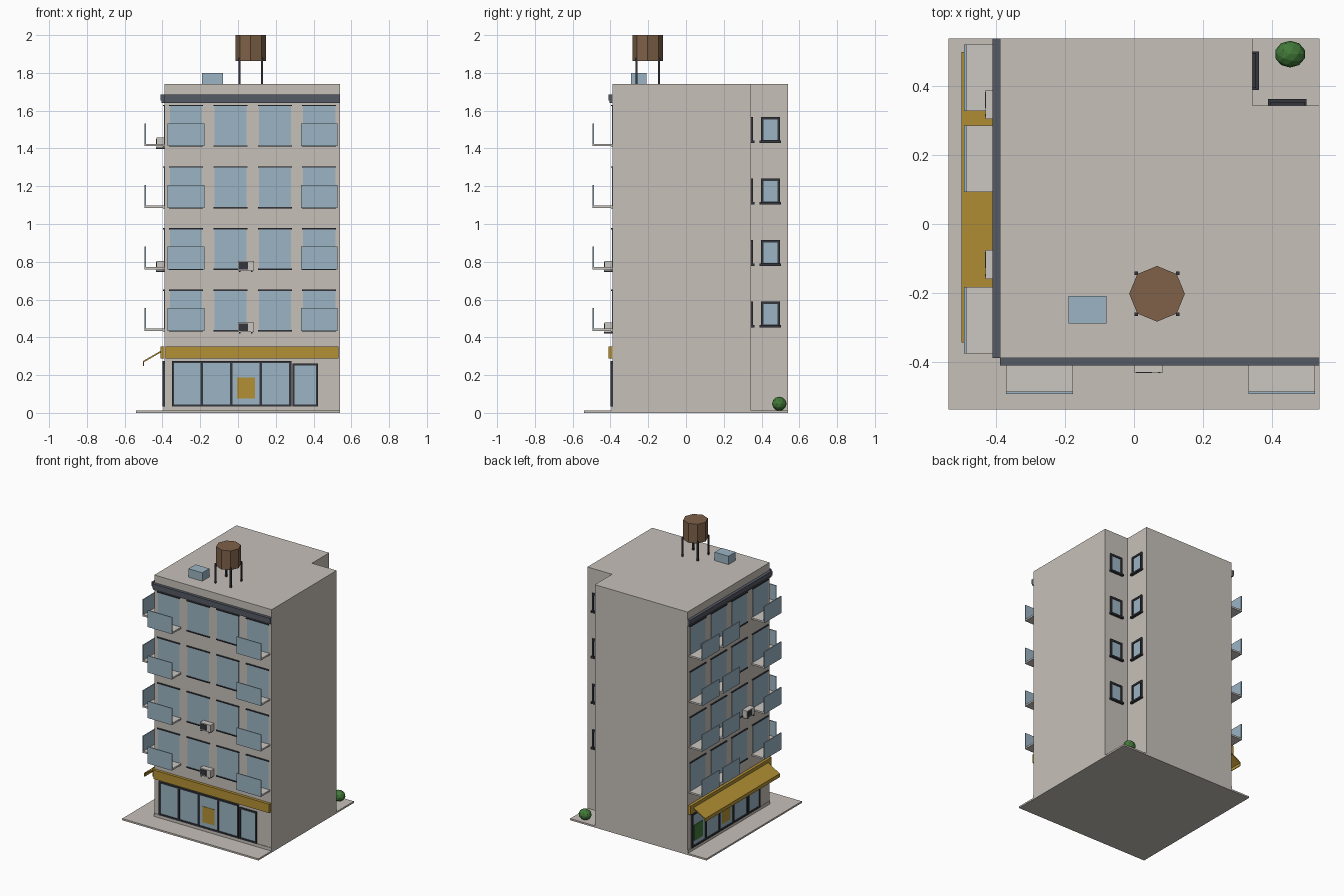
import bpy, bmesh, math
from mathutils import Matrix, Vector

if "Cube" in bpy.data.objects:
    bpy.data.objects.remove(bpy.data.objects["Cube"], do_unlink=True)


def material(name, *rgb):
    m = bpy.data.materials.new(name)
    m.use_nodes = True
    m.diffuse_color = (*rgb, 1)
    m.node_tree.nodes["Principled BSDF"].inputs["Base Color"].default_value = (*rgb, 1)
    return m


WALL = material("warm plaster", 0.57, 0.53, 0.485)
PALE = material("pale grey", 0.60, 0.565, 0.53)
GLASS = material("pale blue glass", 0.33, 0.46, 0.55)
SLATE = material("slate trim", 0.09, 0.10, 0.125)
DARK = material("dark frame", 0.035, 0.037, 0.046)
YELLOW = material("mustard", 0.45, 0.28, 0.036)
BROWN = material("brown wood", 0.21, 0.12, 0.066)
GREEN = material("leaf green", 0.053, 0.19, 0.04)

# Each side maps (along, outward, up) to model space
W, N = 0.39, 0.345
SIDES = {
    "front": lambda u, d, z: Vector((u, -W - d, z)),
    "right": lambda u, d, z: Vector((-W - d, 0.15 - u, z)),
    "notch_back": lambda u, d, z: Vector((u, N + d, z)),
    "notch_left": lambda u, d, z: Vector((N + d, u, z)),
    "world": lambda u, d, z: Vector((u, d, z)),
}


def finish(name, mat, bm):
    bmesh.ops.recalc_face_normals(bm, faces=bm.faces)
    mesh = bpy.data.meshes.new(name)
    bm.to_mesh(mesh)
    bm.free()
    mesh.materials.append(mat)
    ob = bpy.data.objects.new(name, mesh)
    bpy.context.collection.objects.link(ob)
    return ob


def boxes(name, mat, side, *ranges):
    """One object of boxes, each given as (u0, u1, d0, d1, z0, z1)."""
    bm = bmesh.new()
    for u0, u1, d0, d1, z0, z1 in ranges:
        a, b = SIDES[side](u0, d0, z0), SIDES[side](u1, d1, z1)
        size = Vector([abs(q - p) for p, q in zip(a, b)])
        bmesh.ops.create_cube(bm, size=1, matrix=Matrix.Translation((a + b) / 2)
                              @ Matrix.Diagonal((*size, 1)))
    return finish(name, mat, bm)


def prism(name, mat, base, shift):
    """Extrude a closed outline along a vector."""
    bm = bmesh.new()
    face = bm.faces.new([bm.verts.new(p) for p in base])
    out = bmesh.ops.extrude_face_region(bm, geom=[face], use_keep_orig=True)
    bmesh.ops.translate(bm, vec=shift,
                        verts=[v for v in out["geom"] if isinstance(v, bmesh.types.BMVert)])
    return finish(name, mat, bm)


def frame(u0, u1, z0, z1, t, depth):
    """Four border bars of a window."""
    return [(u0, u0 + t, 0, depth, z0, z1), (u1 - t, u1, 0, depth, z0, z1),
            (u0, u1, 0, depth, z0, z0 + t), (u0, u1, 0, depth, z1 - t, z1)]


# Pavement and L-shaped tower
boxes("pavement", WALL, "world", (-0.54, 0.54, -0.54, 0.54, 0, 0.012))
E = 0.54
plan = [(-W, -W), (E, -W), (E, N), (N, N), (N, E), (-W, E)]
prism("tower", WALL, [(x, y, 0.004) for x, y in plan], Vector((0, 0, 1.736)))

FLOORS = [0.434 + 0.326 * i for i in range(4)]
COLUMNS = [-0.275 + 0.235 * i for i in range(4)]


def facade(side, balcony_columns, units):
    # Upper windows with lintel and sill bars
    cells = [(c, f) for f in FLOORS for c in COLUMNS]
    boxes(side + "_windows", GLASS, side,
          *[(c - 0.085, c + 0.085, 0, 0.003, f, f + 0.216) for c, f in cells])
    boxes(side + "_window_bars", DARK, side,
          *[(c - 0.09, c + 0.09, 0, 0.008, f + h, f + h + 0.007)
            for c, f in cells for h in (-0.003, 0.212)])
    # Balconies
    spots = [(COLUMNS[i], f) for f in FLOORS for i in balcony_columns]
    boxes(side + "_balcony_slabs", PALE, side,
          *[(c - 0.097, c + 0.097, 0, 0.1, f, f + 0.012) for c, f in spots])
    boxes(side + "_balcony_panels", GLASS, side,
          *[(c - 0.097, c + 0.097, 0.097, 0.104, f, f + 0.12) for c, f in spots])
    # Air conditioners
    for u, level in units:
        f, tag = FLOORS[level], f"{side}_air_conditioner_{level}"
        boxes(tag, PALE, side, (u, u + 0.084, 0.002, 0.042, f - 0.007, f + 0.045))
        boxes(tag + "_fan", DARK, side, (u + 0.006, u + 0.052, 0.04, 0.044, f, f + 0.039))
        boxes(tag + "_brackets", DARK, side,
              *[(u + k, u + k + 0.007, 0, 0.044, f - 0.014, f - 0.007) for k in (0.006, 0.07)])
    # Cornice
    boxes(side + "_cornice", SLATE, side,
          (-W, E, 0, 0.021, 1.654, 1.686), (-W, E, 0, 0.014, 1.64, 1.654))
    # Shopfront, door and plinth
    boxes(side + "_shop_glass", GLASS, side, (-0.345, 0.275, 0, 0.003, 0.04, 0.27),
          (0.295, 0.415, 0, 0.003, 0.04, 0.255))
    mullions = [(u - 0.006, u + 0.006, 0, 0.01, 0.036, 0.275) for u in (-0.192, -0.036, 0.12)]
    boxes(side + "_shop_frame", DARK, side, *frame(-0.35, 0.282, 0.034, 0.275, 0.011, 0.01),
          *mullions, *frame(0.288, 0.424, 0.034, 0.261, 0.011, 0.01))
    boxes(side + "_plinth", WALL, side, (-W, E, 0, 0.004, 0.012, 0.034))
    boxes(side + "_poster", YELLOW, side, (-0.006, 0.09, 0, 0.006, 0.075, 0.188))
    boxes(side + "_signboard", YELLOW, side, (-0.383, 0.533, 0, 0.02, 0.288, 0.352))


facade("front", (0, 3), [(0.0, 0), (0.0, 1)])
facade("right", (0, 1, 3), [(0.226, 1), (-0.24, 3)])
boxes("green_poster", GREEN, "right", (-0.318, -0.222, 0, 0.006, 0.075, 0.188))

# Sloping awning with a short valance
outline = [(0.015, 0.331), (0.112, 0.275), (0.112, 0.249), (0.107, 0.249),
           (0.107, 0.269), (0.015, 0.322)]
prism("awning", YELLOW, [SIDES["right"](-0.35, d, z) for d, z in outline],
      Vector((0, -0.845, 0)))

# Small windows in the rear notch
for side in ("notch_back", "notch_left"):
    boxes(side + "_glass", GLASS, side,
          *[(0.4, 0.492, 0, 0.004, f + 0.02, f + 0.15) for f in FLOORS])
    bars = [b for f in FLOORS for b in frame(0.396, 0.497, f + 0.02, f + 0.155, 0.013, 0.01)]
    sills = [(0.39, 0.502, 0, 0.018, f + 0.018, f + 0.03) for f in FLOORS]
    boxes(side + "_frames", DARK, side, *bars, *sills)

# Water tank on four legs
cx, cy = 0.067, -0.203
ring = [(cx + 0.081 * math.cos(a), cy + 0.081 * math.sin(a), 1.862)
        for a in (k * math.pi / 4 for k in range(8))]
prism("water_tank", BROWN, ring, Vector((0, 0, 0.138)))
boxes("tank_legs", DARK, "world",
      *[(cx + sx * 0.06 - 0.005, cx + sx * 0.06 + 0.005,
         cy + sy * 0.06 - 0.005, cy + sy * 0.06 + 0.005, 1.738, 1.88)
        for sx in (-1, 1) for sy in (-1, 1)])

# Roof vent
boxes("roof_unit", GLASS, "world", (-0.19, -0.08, -0.29, -0.21, 1.738, 1.8))

# Shrub in the notch
bm = bmesh.new()
bmesh.ops.create_icosphere(bm, subdivisions=2, radius=1,
                           matrix=Matrix.Translation((0.454, 0.494, 0.048))
                           @ Matrix.Diagonal((0.045, 0.039, 0.038, 1)))
finish("shrub", GREEN, bm)
